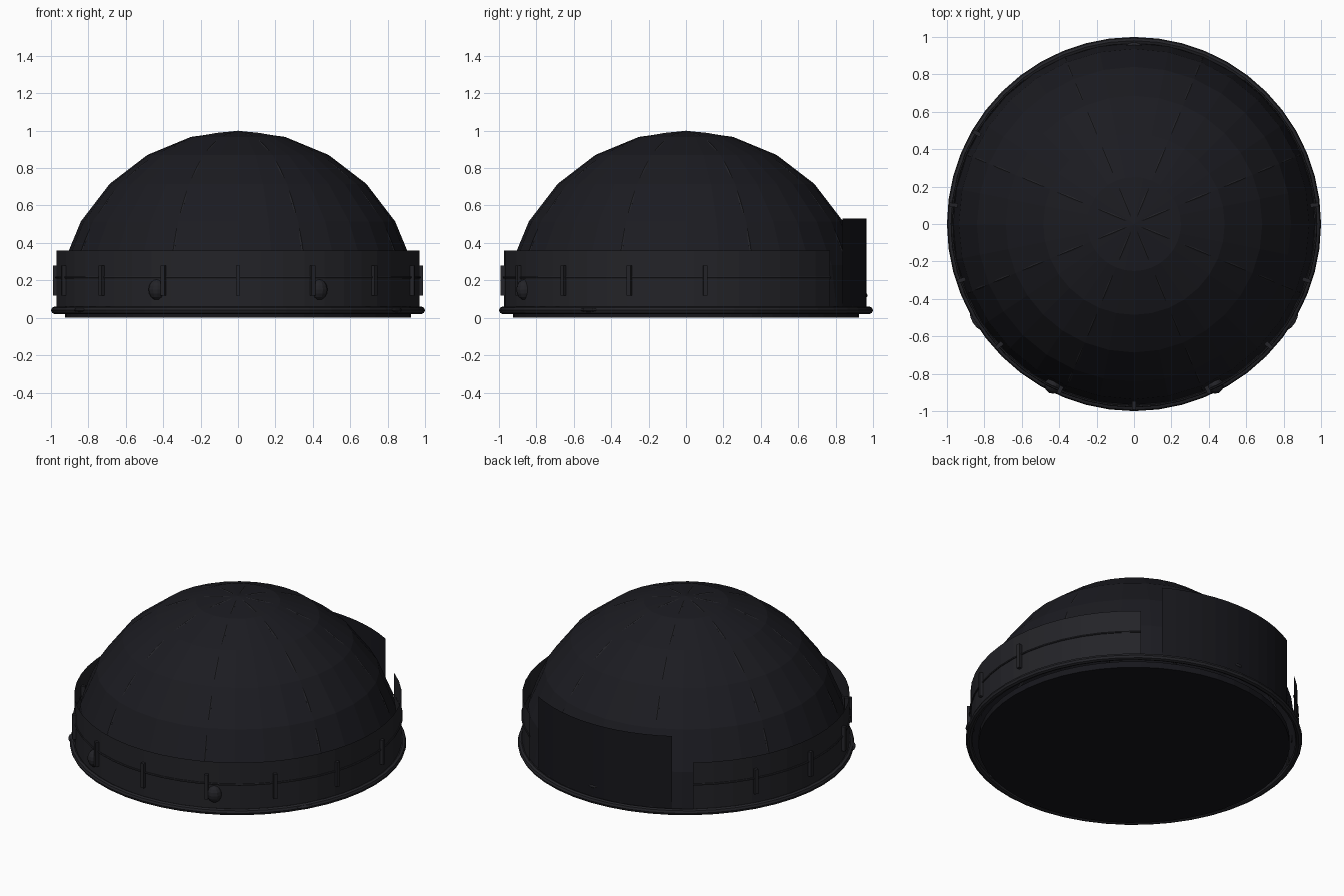
import bpy, bmesh, math
from math import sin, cos, pi, radians
from mathutils import Matrix, Vector

if "Cube" in bpy.data.objects:
    bpy.data.objects.remove(bpy.data.objects["Cube"])


def material(name, rgb):
    m = bpy.data.materials.new(name)
    m.diffuse_color = (*rgb, 1)
    m.use_nodes = True
    m.node_tree.nodes["Principled BSDF"].inputs["Base Color"].default_value = m.diffuse_color
    return m


SHELL = material("shell_dark", (0.011, 0.011, 0.015))
BAND = material("band_dark", (0.017, 0.017, 0.021))
PANEL = material("panel_dark", (0.008, 0.008, 0.011))


def finish(bm, name, mat, smooth=False):
    bmesh.ops.recalc_face_normals(bm, faces=bm.faces)
    me = bpy.data.meshes.new(name)
    bm.to_mesh(me)
    bm.free()
    me.materials.append(mat)
    if smooth:
        me.shade_smooth()
    ob = bpy.data.objects.new(name, me)
    bpy.context.collection.objects.link(ob)
    return ob


def sweep(name, profile, mat, a0=0, a1=360, steps=32, closed=False, smooth=False):
    """Revolve an (r, z) profile about z between two angles in degrees."""
    bm = bmesh.new()
    rows = []
    for i in range(steps + 1):
        a = radians(a0 + (a1 - a0) * i / steps)
        rows.append([bm.verts.new((r * cos(a), r * sin(a), z)) for r, z in profile])
    n = len(profile)
    for p, q in zip(rows, rows[1:]):
        for j in range(n if closed else n - 1):
            k = (j + 1) % n
            bm.faces.new((p[j], q[j], q[k], p[k]))
    bmesh.ops.remove_doubles(bm, verts=bm.verts, dist=1e-5)
    return finish(bm, name, mat, smooth)


def circle(r, z, rad, n):
    return [(r + rad * cos(2 * pi * i / n), z + rad * sin(2 * pi * i / n)) for i in range(n)]


def blob(name, deg, r, z, size, mat):
    """Ellipsoid with (radial, tangential, vertical) half sizes."""
    bm = bmesh.new()
    bmesh.ops.create_uvsphere(bm, u_segments=12, v_segments=8, radius=1)
    bm.transform(Matrix.Rotation(radians(deg), 4, 'Z') @ Matrix.Translation((r, 0, z))
                 @ Matrix.Diagonal((*size, 1)))
    return finish(bm, name, mat)


# faceted dome
R, CZ = 0.97, 0.03
sweep("dome", [(R * sin(radians(15 * k)), CZ + R * cos(radians(15 * k))) for k in range(7)], SHELL)

# base plate and rim ring
sweep("base_plate", [(0, 0), (0.925, 0), (0.925, 0.04), (0, 0.04)], PANEL, steps=48)
sweep("rim_ring", circle(0.98, 0.04, 0.02, 8), BAND, steps=48, closed=True)

# wrap-around band, open at the back, with its thin wire
sweep("side_band", [(0.972, 0.05), (0.972, 0.36)], BAND, 127.5, 412.5, 40)
sweep("band_wire", circle(0.974, 0.216, 0.006, 6), BAND, 127.5, 412.5, 40, closed=True)

# taller curved back panel
sweep("back_panel", [(0.966, 0.05), (0.966, 0.53)], PANEL, 60, 120, 12)

# vertical ribs on the band
for i in range(10):
    bm = bmesh.new()
    bmesh.ops.create_cube(bm, size=1)
    bm.transform(Matrix.Rotation(radians(150 + 24 * i), 4, 'Z')
                 @ Matrix.Translation((0.97, 0, 0.2)) @ Matrix.Diagonal((0.045, 0.022, 0.16, 1)))
    finish(bm, f"band_rib_{i + 1}", BAND)

# front studs, rim bumps and a small rear bump
for side, s in (("right", 1), ("left", -1)):
    blob(f"front_stud_{side}", -90 + s * 26.7, 0.965, 0.15, (0.045, 0.045, 0.055), BAND)
    blob(f"rim_bump_{side}", -90 + s * 58.5, 0.985, 0.042, (0.025, 0.06, 0.012), BAND)
blob("rear_bump", 90, 0.955, 0.12, (0.016, 0.04, 0.012), BAND)

# seams over the dome, showing only in the middle of each facet
for k in range(4):
    bm = bmesh.new()
    rot = Matrix.Rotation(radians(22.5 + 45 * k), 3, 'Z')
    rows = []
    for i in range(49):
        t = pi * i / 48
        rows.append([bm.verts.new(rot @ Vector((r * cos(t), y, CZ + r * sin(t))))
                     for r, y in circle(0.958, 0, 0.008, 6)])
    for p, q in zip(rows, rows[1:]):
        for j in range(6):
            bm.faces.new((p[j], q[j], q[(j + 1) % 6], p[(j + 1) % 6]))
    finish(bm, f"dome_seam_{k + 1}", BAND)
